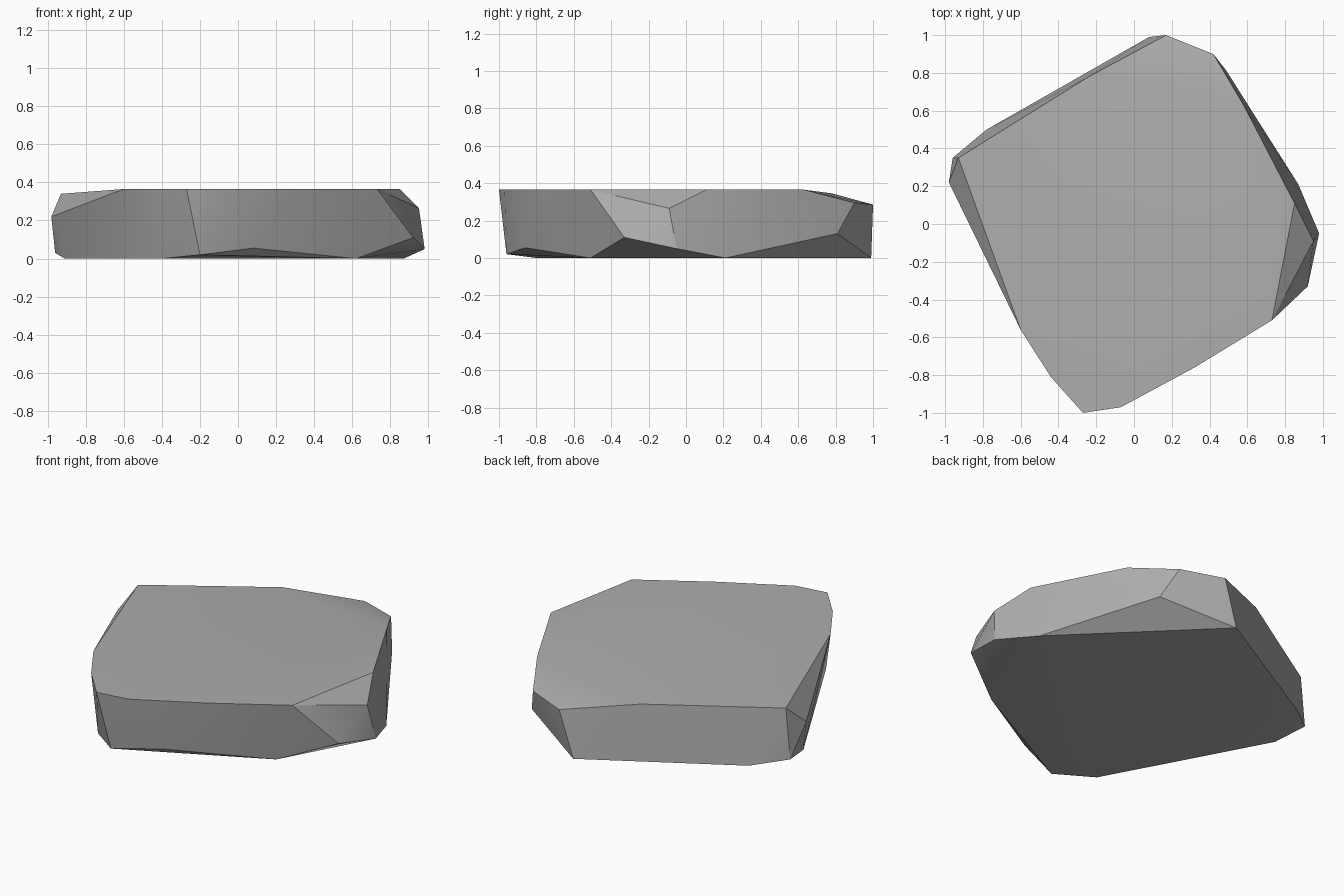
import bpy
import bmesh
import math

# Remove the default object only
default_object = bpy.data.objects.get("Cube")
if default_object:
    bpy.data.objects.remove(default_object, do_unlink=True)


def make_material(name, colour):
    material = bpy.data.materials.new(name)
    material.use_nodes = True
    material.diffuse_color = colour
    shader = next(node for node in material.node_tree.nodes
                  if node.type == "BSDF_PRINCIPLED")
    shader.inputs["Base Color"].default_value = colour
    shader.inputs["Roughness"].default_value = 0.9
    return material


def make_chiselled_stone(name, flat_outlines, corners, material):
    """Wrap a faceted convex skin around level outlines and loose corners."""
    stone_mesh = bmesh.new()
    for height, outline in flat_outlines:
        for x, y in outline:
            stone_mesh.verts.new((x, y, height))
    for corner in corners:
        stone_mesh.verts.new(corner)

    hull = bmesh.ops.convex_hull(stone_mesh, input=stone_mesh.verts[:])
    unused = {item for item in hull["geom_interior"] + hull["geom_unused"]
              if isinstance(item, bmesh.types.BMVert)}
    bmesh.ops.delete(stone_mesh, geom=list(unused), context="VERTS")

    # Merge the coplanar triangles of the top and the base into whole faces
    bmesh.ops.dissolve_limit(stone_mesh, angle_limit=math.radians(1),
                             verts=stone_mesh.verts[:],
                             edges=stone_mesh.edges[:])
    bmesh.ops.recalc_face_normals(stone_mesh, faces=stone_mesh.faces[:])

    mesh = bpy.data.meshes.new(name)
    stone_mesh.to_mesh(mesh)
    stone_mesh.free()
    mesh.materials.append(material)
    stone = bpy.data.objects.new(name, mesh)
    bpy.context.collection.objects.link(stone)

    # Soft shading across gentle bends, crisp chipped edges
    bpy.ops.object.select_all(action="DESELECT")
    stone.select_set(True)
    bpy.context.view_layer.objects.active = stone
    bpy.ops.object.shade_smooth_by_angle(angle=math.radians(30))
    return stone


stone_grey = make_material("stone grey", (0.42, 0.42, 0.42, 1))

# Level outlines of the upper face and the base
top_height = 0.365
top_outline = [(-.6, -.56), (-.44, -.81), (-.27, -1), (-.07, -.97),
               (.32, -.76), (.73, -.51), (.85, .11), (.58, .63)]
base_outline = [(-.4, -.8), (.62, -.51), (.87, .21), (.08, .99),
                (-.78, .5), (-.91, .15)]

# Chipped corners around the rim
back_rim = [(.42, .9, .295), (.17, 1, .285), (-.24, .78, .345)]
left_chips = [(-.93, .35, .34), (-.98, .22, .22), (-.96, .35, .03)]
right_chips = [(.95, -.09, .265), (.98, -.05, .05), (.92, -.33, .11)]
lower_chips = [(.49, .81, .13), (.08, -.86, .055), (-.2, -.96, .02)]

make_chiselled_stone("flat_stone",
                     [(top_height, top_outline), (0, base_outline)],
                     back_rim + left_chips + right_chips + lower_chips,
                     stone_grey)
